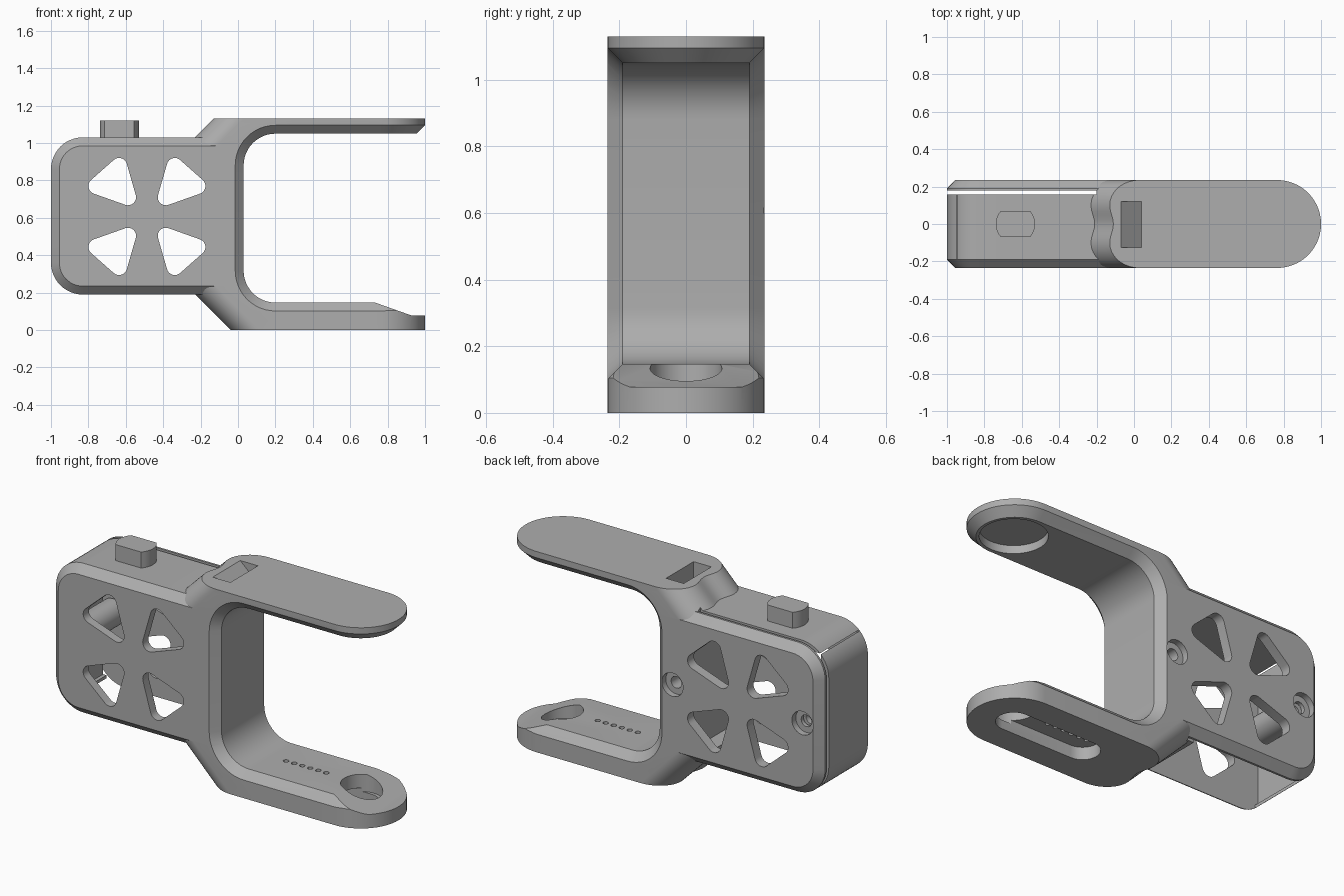
import bpy, bmesh
from math import sin, cos, pi, sqrt, atan2

if "Cube" in bpy.data.objects:
    bpy.data.objects.remove(bpy.data.objects["Cube"], do_unlink=True)

grey = bpy.data.materials.new("plain grey")
grey.use_nodes = True
tone = (0.42, 0.42, 0.42, 1)
grey.diffuse_color = tone
grey.node_tree.nodes["Principled BSDF"].inputs["Base Color"].default_value = tone

W = 0.235     # half width
C = 0.045     # edge chamfer
MID_Z = 0.607
MID_X = -0.487


def loft(name, rings):
    """Solid skinned through closed rings of equal length."""
    bm = bmesh.new()
    loops = [[bm.verts.new(p) for p in ring] for ring in rings]
    n = len(loops[0])
    for a, b in zip(loops, loops[1:]):
        for i in range(n):
            j = (i + 1) % n
            bm.faces.new((a[i], a[j], b[j], b[i]))
    bm.faces.new(loops[0])
    bm.faces.new(loops[-1])
    bmesh.ops.recalc_face_normals(bm, faces=bm.faces)
    mesh = bpy.data.meshes.new(name)
    bm.to_mesh(mesh)
    bm.free()
    mesh.materials.append(grey)
    obj = bpy.data.objects.new(name, mesh)
    bpy.context.collection.objects.link(obj)
    return obj


def along_y(name, pts, y0, y1):
    return loft(name, [[(x, y, z) for x, z in pts] for y in (y0, y1)])


def along_z(name, pts, z0, z1):
    return loft(name, [[(x, y, z) for x, y in pts] for z in (z0, z1)])


def rect(x0, x1, z0, z1):
    return [(x0, z0), (x1, z0), (x1, z1), (x0, z1)]


def arc(cx, cy, r, a0, a1, n=12):
    return [(cx + r * cos(a0 + (a1 - a0) * i / n), cy + r * sin(a0 + (a1 - a0) * i / n))
            for i in range(n + 1)]


def circle(cx, cy, r, n=32):
    return arc(cx, cy, r, 0, 2 * pi, n)[:-1]


def combine(target, tool, operation="DIFFERENCE"):
    mod = target.modifiers.new("combine", "BOOLEAN")
    mod.operation = operation
    mod.solver = "EXACT"
    mod.object = tool
    bpy.context.view_layer.objects.active = target
    bpy.ops.object.modifier_apply(modifier=mod.name)
    bpy.data.objects.remove(tool, do_unlink=True)


def left_rounded(x0, x1, z0, z1, r, inset, y):
    """Rectangle in xz with rounded left corners, grown or shrunk by inset."""
    x0, z0, z1, r = x0 + inset, z0 + inset, z1 - inset, r - inset
    pts = [(x1, z0), (x1, z1)]
    pts += arc(x0 + r, z1 - r, r, pi / 2, pi)
    pts += arc(x0 + r, z0 + r, r, pi, 1.5 * pi)
    return [(x, y, z) for x, z in pts]


def arm_ring(z, heel, inset):
    """Arm outline: round tip, softly dipped heel."""
    r = W - inset
    pts = [(0.3, -W)] + arc(0.765, 0, r, -pi / 2, pi / 2, 32) + [(0.3, W)]
    for i in range(33):
        y = W * cos(pi * i / 32)
        if abs(y) > 0.1:
            x = 0.16 * (1 - sqrt(max(0, 1 - ((abs(y) - 0.1) / (W - 0.1)) ** 2)))
        else:
            x = 0.01 * (1 + cos(pi * y / 0.1))
        pts.append((heel + x, y))
    return [(x, y, z) for x, y in pts]


def rounded_triangle(centres, r):
    """Convex outline around three corner circles."""
    cx = sum(p[0] for p in centres) / 3
    cy = sum(p[1] for p in centres) / 3
    c = sorted(centres, key=lambda p: atan2(p[1] - cy, p[0] - cx))
    pts = []
    for i in range(3):
        (ax, ay), (bx, by), (dx, dy) = c[i - 1], c[i], c[(i + 1) % 3]
        a0 = atan2(by - ay, bx - ax) - pi / 2
        a1 = atan2(dy - by, dx - bx) - pi / 2
        pts += arc(bx, by, r, a0, a0 + (a1 - a0) % (2 * pi), 8)
    return pts


# Housing block with chamfered front and back edges
body = loft("bracket_housing", [left_rounded(-1, 0.2, 0.19, 1.03, 0.17, i, y)
                                for y, i in ((-W, C), (C - W, 0), (W - C, 0), (W, C))])

# Upper and lower arms with slanted heels
combine(body, loft("upper_arm", [arm_ring(0.98, -0.28, C), arm_ring(1.05, -0.21, C),
                                 arm_ring(1.095, -0.165, 0), arm_ring(1.13, -0.13, 0)]), "UNION")
combine(body, loft("lower_arm", [arm_ring(0, -0.04, 0), arm_ring(0.105, -0.145, 0),
                                 arm_ring(0.145, -0.185, 0.04), arm_ring(0.24, -0.28, 0.04)]), "UNION")

# Open mouth between the arms, flared at the sides
combine(body, loft("mouth", [left_rounded(0.03, 1.4, 0.147, 1.05, 0.17, -max(0, abs(y) - W + C), y)
                             for y in (-0.3, C - W, W - C, 0.3)]))

# Sloped landing on the lower tip
combine(body, along_y("tip_cut", [(0.73, 0.148), (0.93, 0.077), (1.1, 0.077),
                                  (1.1, 0.3), (0.73, 0.3)], -0.4, 0.4))

# Hollow interior, open underside and the slit that frees the back cover
combine(body, along_y("cavity", rect(-0.95, -0.16, 0.24, 0.985), -0.185, 0.178))
combine(body, along_y("screw_boss", circle(-0.89, MID_Z, 0.075), -0.2, 0.158), "UNION")
combine(body, along_y("underside_opening", rect(-0.93, -0.25, 0.1, 0.3), -0.185, 0.178))
combine(body, along_y("cover_slit", rect(-1.1, -0.2, 0.05, 1.2), 0.158, 0.178))

# Four rounded triangular windows through front and back
corner = [(-0.636, 0.877), (-0.757, 0.77), (-0.588, 0.71)]
for mx in (1, -1):
    for mz in (1, -1):
        pts = [(MID_X + mx * (x - MID_X), MID_Z + mz * (z - MID_Z)) for x, z in corner]
        combine(body, along_y("window", rounded_triangle(pts, 0.043), -0.4, 0.4))

# Counterbored screw holes in the back
for x in (-0.08, -0.89):
    combine(body, along_y("counterbore", circle(x, MID_Z, 0.066), 0.2, 0.4))
    combine(body, along_y("screw_hole", circle(x, MID_Z, 0.033, 16), 0, 0.4))

# Wedge-shaped pocket on top
combine(body, along_y("top_pocket", [(-0.07, 1.13), (-0.07, 1.3), (0.04, 1.3), (0.04, 1.03)],
                      -0.125, 0.12))

# Round recess under the upper tip
combine(body, along_z("upper_recess", circle(0.77, 0, 0.17, 48), 0.95, 1.095))

# Lower arm: long slot below, round hole and a row of pin holes above
slot = arc(0.77, 0, 0.09, -pi / 2, pi / 2, 16) + arc(0.33, 0, 0.09, pi / 2, 1.5 * pi, 16)
combine(body, along_z("slot", slot, -0.1, 0.07))
combine(body, along_z("tip_hole", circle(0.77, 0, 0.108, 40), 0.05, 0.4))
for i in range(6):
    combine(body, along_z("pin_hole", circle(0.3 + 0.05 * i, 0, 0.015, 12), 0.04, 0.3))

# Button with rounded ends
half = atan2(0.07, 0.08)
button = along_z("top_button", arc(-0.634, 0, 0.105, -half, half, 8)
                 + arc(-0.634, 0, 0.105, pi - half, pi + half, 8), 1.0, 1.12)

for obj in (body, button):
    bpy.ops.object.select_all(action="DESELECT")
    obj.select_set(True)
    bpy.context.view_layer.objects.active = obj
    bpy.ops.object.shade_smooth_by_angle(angle=pi / 7)
